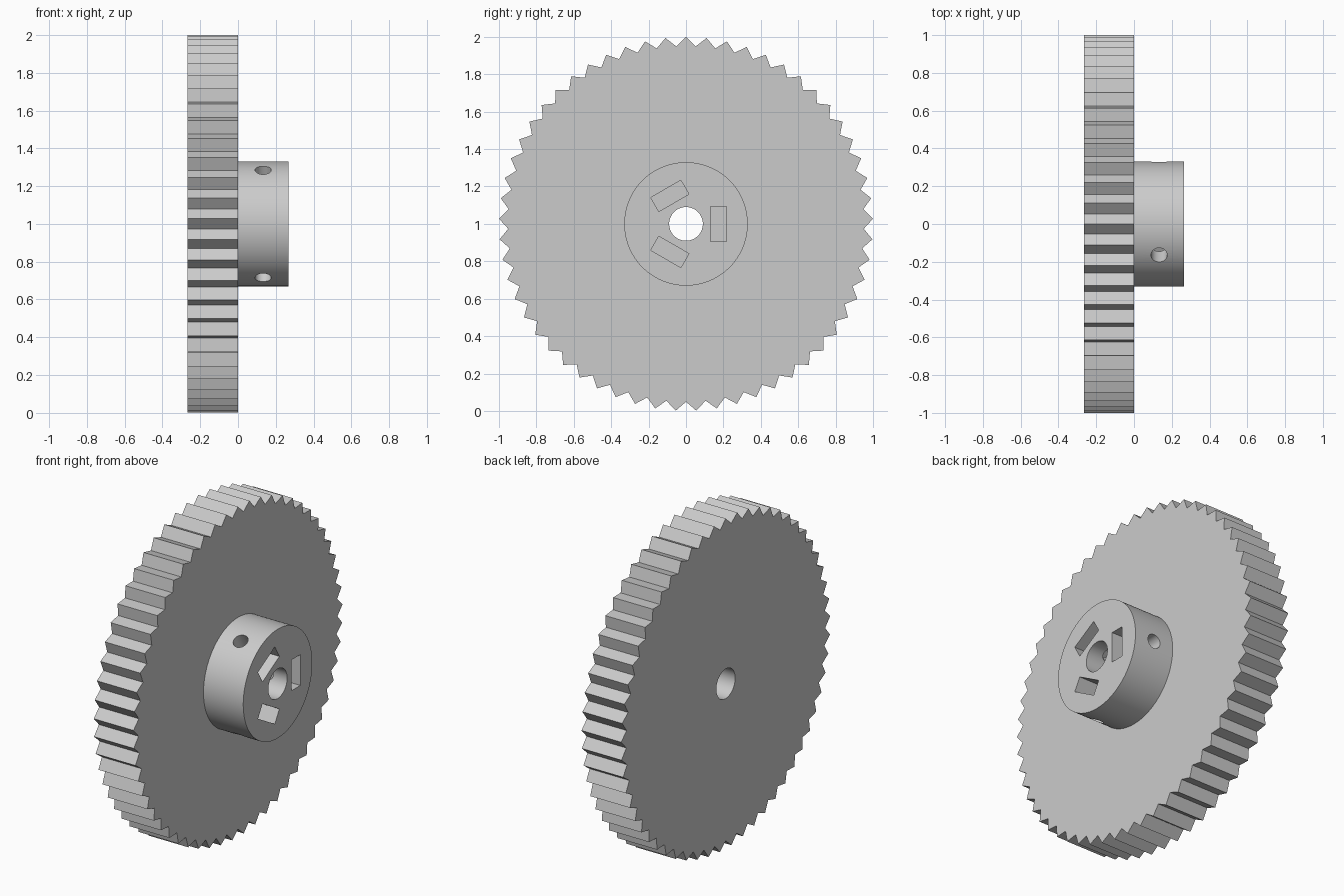
import bpy, bmesh, math
from mathutils import Matrix, Vector

if "Cube" in bpy.data.objects:
    bpy.data.objects.remove(bpy.data.objects["Cube"])

CENTRE = Vector((0, 0, 1))
TEETH = 57
grey = bpy.data.materials.new("light grey")
grey.diffuse_color = (0.6, 0.6, 0.6, 1)
grey.use_nodes = True
grey.node_tree.nodes["Principled BSDF"].inputs["Base Color"].default_value = grey.diffuse_color


def prism(name, outline, x0, x1):
    """Extrude a (y, z) outline, measured from the axle, along x."""
    bm = bmesh.new()
    base = bm.faces.new([bm.verts.new((x0, y, z + 1)) for y, z in outline])
    ext = bmesh.ops.extrude_face_region(bm, geom=[base])
    moved = [v for v in ext["geom"] if isinstance(v, bmesh.types.BMVert)]
    bmesh.ops.translate(bm, vec=(x1 - x0, 0, 0), verts=moved)
    bmesh.ops.recalc_face_normals(bm, faces=bm.faces)
    mesh = bpy.data.meshes.new(name)
    bm.to_mesh(mesh)
    bm.free()
    mesh.materials.append(grey)
    ob = bpy.data.objects.new(name, mesh)
    bpy.context.collection.objects.link(ob)
    return ob


def circle(r, n):
    return [(r * math.cos(2 * math.pi * i / n), r * math.sin(2 * math.pi * i / n))
            for i in range(n)]


def combine(target, tool, operation):
    bpy.context.view_layer.objects.active = target
    mod = target.modifiers.new(operation, "BOOLEAN")
    mod.operation = operation
    mod.solver = "EXACT"
    mod.object = tool
    bpy.ops.object.modifier_apply(modifier=mod.name)
    bpy.data.objects.remove(tool)


# Toothed wheel: pointed teeth, one tip straight up
outline = []
for i in range(2 * TEETH):
    a = math.pi / 2 + math.pi * i / TEETH
    r = 0.951 if i % 2 else 1.0
    outline.append((r * math.cos(a), r * math.sin(a)))
gear = prism("gear_with_hub", outline, -0.266, 0)

# Hub, then the bore through both
combine(gear, prism("hub", circle(0.33, 120), -0.1, 0.266), "UNION")
combine(gear, prism("bore_cutter", circle(0.09, 64), -0.5, 0.5), "DIFFERENCE")

# Three nut slots and radial set-screw holes
for k in range(3):
    turn = (Matrix.Translation(CENTRE)
            @ Matrix.Rotation(k * math.tau / 3, 4, "X")
            @ Matrix.Translation(-CENTRE))
    slot = prism("slot_cutter",
                 [(0.13, -0.093), (0.216, -0.093), (0.216, 0.093), (0.13, 0.093)], 0.04, 0.4)
    slot.data.transform(turn)
    combine(gear, slot, "DIFFERENCE")
    screw = prism("screw_cutter", circle(0.043, 40), 0, 0.4)
    # Lay the cylinder along +y at mid-hub, starting inside the bore
    screw.data.transform(turn @ Matrix.Translation((0.133, 0.03, 1))
                         @ Matrix.Rotation(math.pi / 2, 4, "Z")
                         @ Matrix.Translation(-CENTRE))
    combine(gear, screw, "DIFFERENCE")

# Smooth round walls, crisp teeth and rims
bpy.ops.object.select_all(action="DESELECT")
gear.select_set(True)
bpy.context.view_layer.objects.active = gear
bpy.ops.object.shade_smooth_by_angle(angle=math.radians(30))
